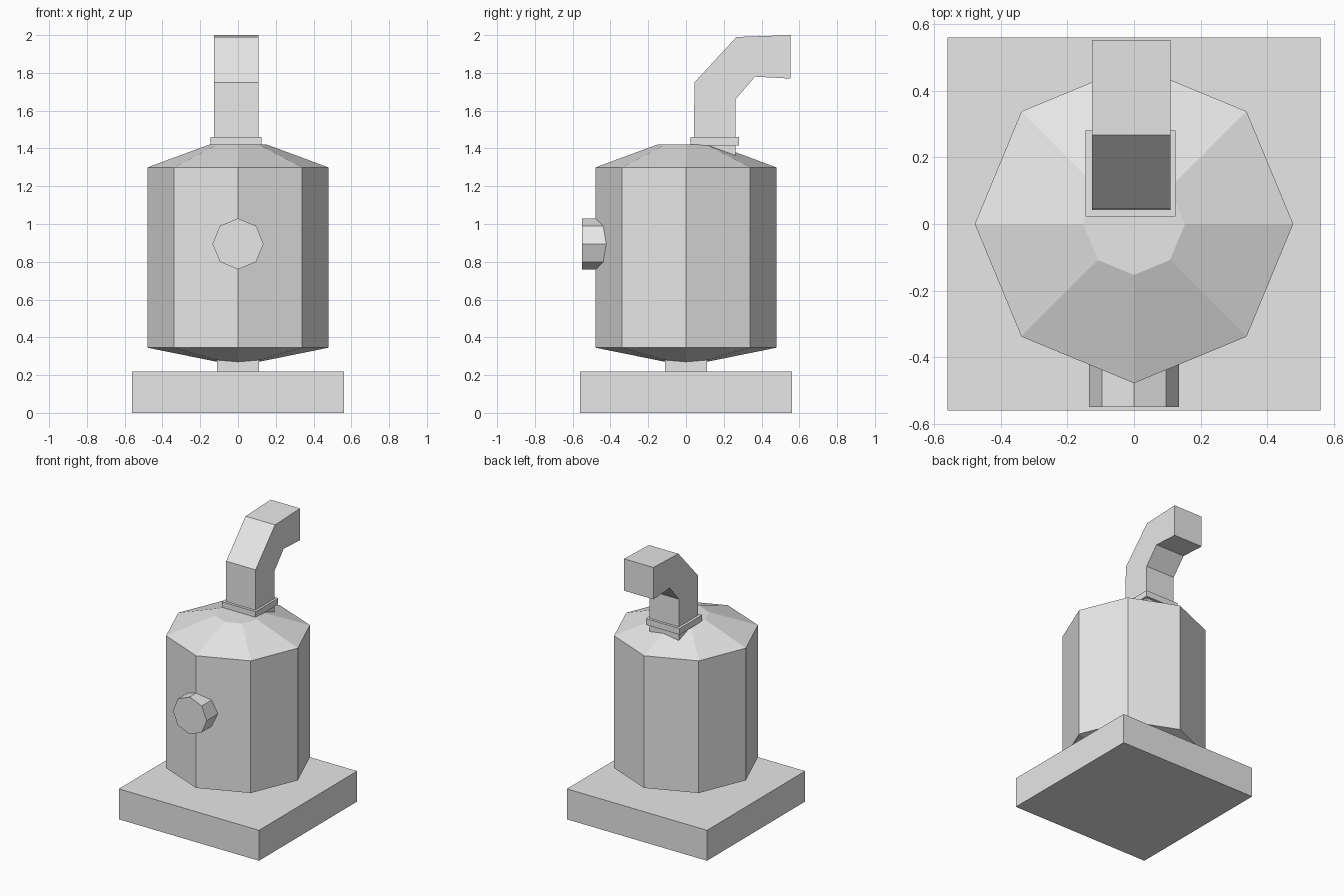
import bpy, bmesh
from math import pi, cos, sin
from mathutils import Matrix

cube = bpy.data.objects.get("Cube")
if cube:
    bpy.data.objects.remove(cube, do_unlink=True)

grey = bpy.data.materials.new("light grey")
grey.use_nodes = True
grey.diffuse_color = (0.8, 0.8, 0.8, 1)
grey.node_tree.nodes["Principled BSDF"].inputs["Base Color"].default_value = (0.8, 0.8, 0.8, 1)


def finish(name, bm):
    bmesh.ops.recalc_face_normals(bm, faces=bm.faces)
    mesh = bpy.data.meshes.new(name)
    bm.to_mesh(mesh)
    bm.free()
    mesh.materials.append(grey)
    obj = bpy.data.objects.new(name, mesh)
    bpy.context.collection.objects.link(obj)
    return obj


def box(name, low, high):
    bm = bmesh.new()
    size = [b - a for a, b in zip(low, high)]
    mid = [(a + b) / 2 for a, b in zip(low, high)]
    bmesh.ops.create_cube(bm, size=1, matrix=Matrix.Translation(mid) @ Matrix.Diagonal((*size, 1)))
    return finish(name, bm)


def octagonal(name, profile):
    """Eight-sided solid from (radius, height) pairs, bottom to top."""
    bm = bmesh.new()
    rings = [[bm.verts.new((r * cos(i * pi / 4), r * sin(i * pi / 4), z)) for i in range(8)]
             for r, z in profile]
    for lower, upper in zip(rings, rings[1:]):
        for i in range(8):
            j = (i + 1) % 8
            bm.faces.new((lower[i], lower[j], upper[j], upper[i]))
    bm.faces.new(rings[0])
    bm.faces.new(rings[-1])
    return finish(name, bm)


def extruded(name, outline, x0, x1):
    """Side outline in (y, z), extruded along x."""
    bm = bmesh.new()
    face = bm.faces.new([bm.verts.new((x0, y, z)) for y, z in outline])
    new = bmesh.ops.extrude_face_region(bm, geom=[face])["geom"]
    verts = [v for v in new if isinstance(v, bmesh.types.BMVert)]
    bmesh.ops.translate(bm, verts=verts, vec=(x1 - x0, 0, 0))
    return finish(name, bm)


# Base and support
box("base_plate", (-0.56, -0.56, 0), (0.56, 0.56, 0.22))
box("support_neck", (-0.11, -0.11, 0.2), (0.11, 0.11, 0.28))

# Tank with shallow conical ends
octagonal("tank", [(0.01, 0.25), (0.478, 0.345), (0.478, 1.3), (0.153, 1.42)])

# Round knob on the front
knob = octagonal("front_knob", [(0.135, 0), (0.135, 0.2)])
knob.matrix_world = Matrix.Translation((0, -0.35, 0.895)) @ Matrix.Rotation(pi / 2, 4, "X")

# Bent outlet pipe and its collar
extruded("outlet_pipe", [(0.04, 1.3), (0.045, 1.75), (0.267, 1.99), (0.553, 2.0),
                         (0.553, 1.77), (0.365, 1.78), (0.262, 1.66), (0.262, 1.3)], -0.126, 0.109)
box("pipe_collar", (-0.145, 0.023, 1.415), (0.125, 0.28, 1.46))
